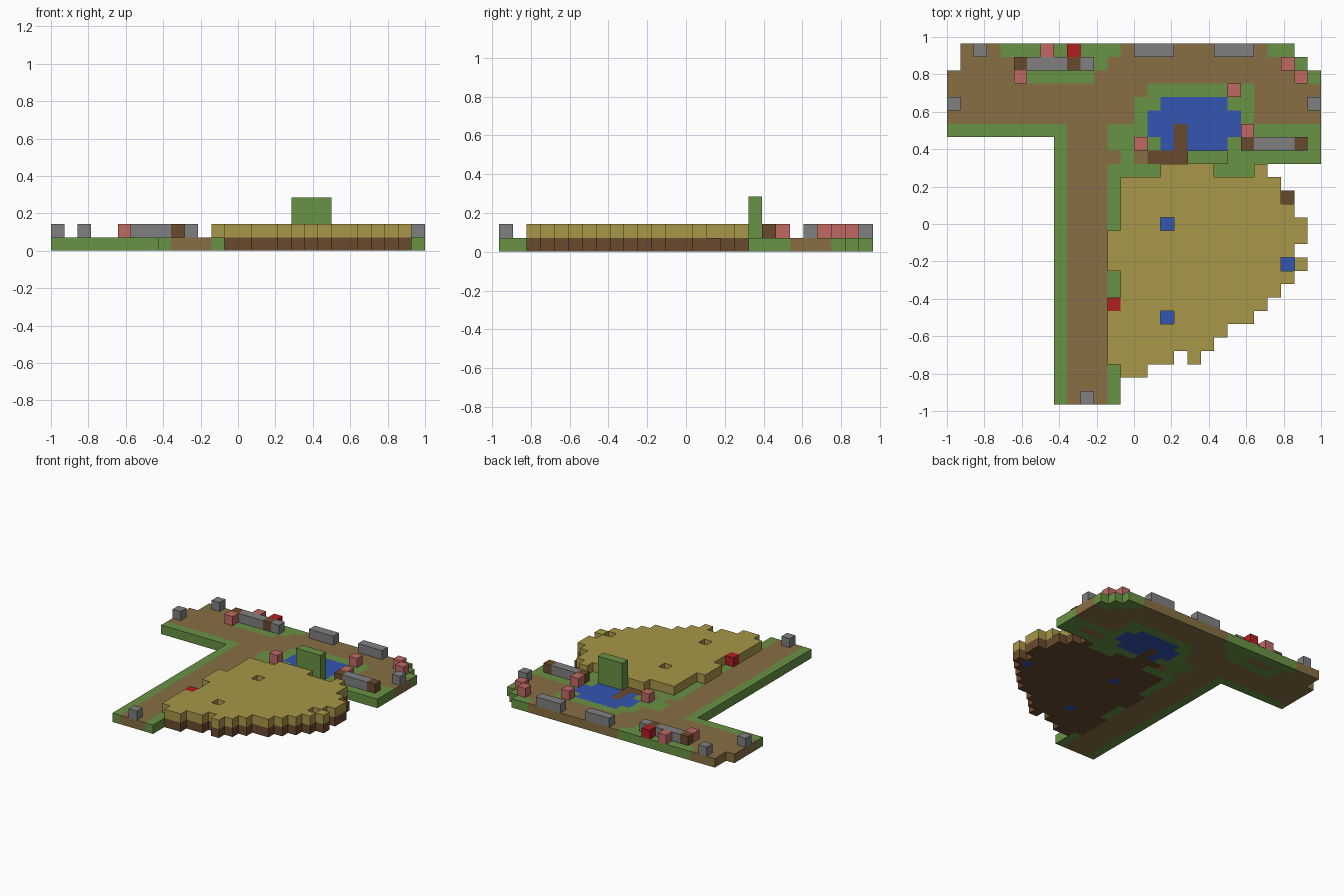
import bpy, bmesh
from mathutils import Vector

cube = bpy.data.objects.get("Cube")
if cube:
    bpy.data.objects.remove(cube)

COLS, ROWS = 28, 27
S = 2 / COLS
voxels = {}  # (column, row from the back, level) -> part name


def block(part, c0, r0, c1=None, r1=None, low=0, high=None):
    """Fill an inclusive box of blocks; later blocks replace earlier ones."""
    c1 = c0 if c1 is None else c1
    r1 = r0 if r1 is None else r1
    high = low if high is None else high
    for c in range(c0, c1 + 1):
        for r in range(r0, r1 + 1):
            for k in range(low, high + 1):
                voxels[c, r, k] = part


# Dirt path: wide back road and a lane to the front
for box in [(1, 0, 25, 1), (0, 2, 27, 5), (9, 6, 11, 26), (12, 8)]:
    block("path", *box)

# Grass verges and pond bank
for box in [(4, 0, 12, 0), (24, 0, 25, 0), (5, 1, 11, 1), (25, 1, 26, 1),
            (5, 2, 10, 2), (26, 2, 27, 2), (15, 3, 22, 3), (14, 4, 22, 5),
            (0, 6, 8, 6), (8, 7, 8, 26), (12, 6, 27, 7), (13, 8, 27, 8),
            (12, 9, 15, 9), (20, 9, 22, 9), (12, 10, 12, 13),
            (12, 17, 12, 19), (12, 24, 12, 26)]:
    block("grass", *box)

# Bare earth inside the grass
for box in [(14, 8), (6, 1, 8, 1), (23, 7, 25, 7)]:
    block("path", *box)

# Crop field: soil below, crop on top, with a rounded right edge
field = [(16, 9, 19), (23, 9, 23), (18, 23, 18)]
right_edge = [24, 24, 25, 26, 26, 25, 26, 25, 24, 23, 22, 20, 19, 16, 14]
field += [(12, 10 + i, end) for i, end in enumerate(right_edge)]
for start, r, end in field:
    for c in range(start, end + 1):
        if (c, r, 0) not in voxels:
            block("field_soil", c, r)
            block("crop", c, r, low=1)
block("field_soil", 25, 11)

# Irrigation holes through the crop
for c, r in [(16, 13), (25, 16), (16, 20)]:
    block("irrigation_water", c, r)
    voxels.pop((c, r, 1), None)

# Pond and pier
for box in [(16, 4, 20, 4), (15, 5, 21, 6), (16, 7, 20, 7)]:
    block("pond", *box)
block("pier", 17, 6, 17, 7)
block("pier", 15, 8, 17, 8)

# Tall hedge between pond and field
block("hedge", 18, 8, 20, 8, high=3)

# Things standing on the ground
for box in [(6, 1, 8, 1), (23, 7, 25, 7)]:
    block("bench_seat", *box, low=1)
for c, r in [(5, 1), (9, 1), (22, 7), (26, 7)]:
    block("bench_post", c, r, low=1)
for box in [(14, 0, 16, 0), (20, 0, 22, 0)]:
    block("stone_wall", *box, low=1)
for c, r in [(2, 0), (10, 1), (0, 4), (27, 4), (10, 26)]:
    block("stone", c, r, low=1)
for c, r in [(7, 0), (5, 2), (25, 1), (26, 2), (21, 3), (22, 6), (14, 7)]:
    block("pink_flower", c, r, low=1)
for c, r in [(9, 0), (12, 19)]:
    block("red_flower", c, r, low=1)


def make_material(name, code):
    rgb = [int(code[i:i + 2], 16) / 255 for i in (0, 2, 4)]
    lin = [v / 12.92 if v < 0.04 else ((v + 0.055) / 1.055) ** 2.4 for v in rgb]
    mat = bpy.data.materials.new(name)
    mat.use_nodes = True
    mat.diffuse_color = (*lin, 1)
    mat.node_tree.nodes["Principled BSDF"].inputs["Base Color"].default_value = (*lin, 1)
    return mat


palette = {
    "earth brown": ("876F43", ["path"]),
    "grass green": ("689244", ["grass", "hedge"]),
    "wood brown": ("694A2D", ["field_soil", "pier", "bench_post"]),
    "crop yellow": ("A89748", ["crop"]),
    "water blue": ("3456B2", ["pond", "irrigation_water"]),
    "stone grey": ("808080", ["bench_seat", "stone_wall", "stone"]),
    "flower pink": ("C06864", ["pink_flower"]),
    "flower red": ("B21E22", ["red_flower"]),
}


def build_part(name, mat):
    """Skin one part, keeping only the block faces open to the air."""
    bm = bmesh.new()
    for (c, r, k), part in voxels.items():
        if part != name:
            continue
        mid = Vector((c + 0.5 - COLS / 2, ROWS / 2 - r - 0.5, k + 0.5))
        for axis in range(3):
            for sign in (-1, 1):
                n = Vector((0, 0, 0))
                n[axis] = sign
                if (c + int(n.x), r - int(n.y), k + int(n.z)) in voxels:
                    continue
                u = Vector((0, 0, 0))
                u[(axis + 1) % 3] = 0.5
                v = n.cross(u)
                face = [mid + n / 2 + a * u + b * v
                        for a, b in ((-1, -1), (1, -1), (1, 1), (-1, 1))]
                bm.faces.new([bm.verts.new(p * S) for p in face])
    bmesh.ops.remove_doubles(bm, verts=bm.verts, dist=S / 100)
    mesh = bpy.data.meshes.new(name)
    bm.to_mesh(mesh)
    bm.free()
    mesh.materials.append(mat)
    bpy.context.collection.objects.link(bpy.data.objects.new(name, mesh))


for colour, (code, parts) in palette.items():
    material = make_material(colour, code)
    for part_name in parts:
        build_part(part_name, material)
